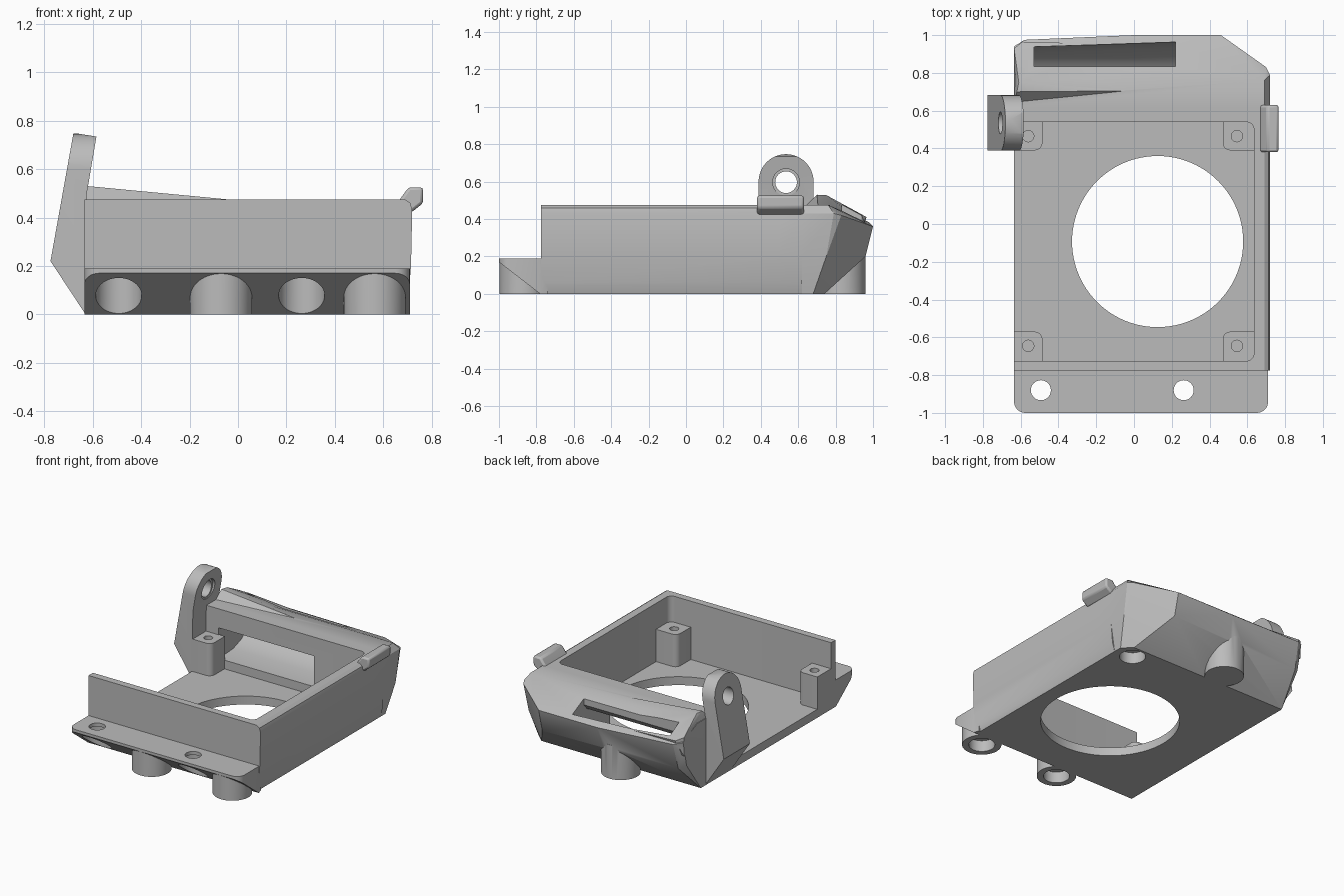
import bpy, bmesh, math
from mathutils import Vector, Matrix

if "Cube" in bpy.data.objects:
    bpy.data.objects.remove(bpy.data.objects["Cube"])

grey = bpy.data.materials.new("light grey plastic")
grey.use_nodes = True
colour = (0.5, 0.5, 0.5, 1)
grey.diffuse_color = colour
grey.node_tree.nodes["Principled BSDF"].inputs["Base Color"].default_value = colour


def finish(name, bm):
    bmesh.ops.recalc_face_normals(bm, faces=bm.faces)
    mesh = bpy.data.meshes.new(name)
    bm.to_mesh(mesh)
    bm.free()
    mesh.materials.append(grey)
    ob = bpy.data.objects.new(name, mesh)
    bpy.context.collection.objects.link(ob)
    return ob


def prism(name, axis, pts, a, b):
    """Extrude a 2D outline along one axis, from a to b."""
    place = {"x": lambda p, q, t: (t, p, q),
             "y": lambda p, q, t: (p, t, q),
             "z": lambda p, q, t: (p, q, t)}[axis]
    bm = bmesh.new()
    face = bm.faces.new([bm.verts.new(place(p, q, a)) for p, q in pts])
    new = bmesh.ops.extrude_face_region(bm, geom=[face])["geom"]
    move = Vector(place(0, 0, b - a))
    bmesh.ops.translate(bm, vec=move, verts=[g for g in new if isinstance(g, bmesh.types.BMVert)])
    return finish(name, bm)


def hull(name, pts):
    bm = bmesh.new()
    for p in pts:
        bm.verts.new(p)
    res = bmesh.ops.convex_hull(bm, input=bm.verts)
    inner = [g for g in res["geom_interior"] if isinstance(g, bmesh.types.BMVert)]
    bmesh.ops.delete(bm, geom=inner, context="VERTS")
    bmesh.ops.dissolve_limit(bm, angle_limit=0.02, verts=bm.verts, edges=bm.edges)
    return finish(name, bm)


def arc(cx, cy, r, start, end, n=8):
    angles = [math.radians(start + (end - start) * i / n) for i in range(n + 1)]
    return [(cx + r * math.cos(t), cy + r * math.sin(t)) for t in angles]


def disc(cx, cy, r, n=48):
    return arc(cx, cy, r, 0, 360, n)[:-1]


def combine(ob, tool, op):
    mod = ob.modifiers.new(op, "BOOLEAN")
    mod.operation = op
    mod.solver = "EXACT"
    mod.object = tool
    bpy.context.view_layer.objects.active = ob
    bpy.ops.object.modifier_apply(modifier=mod.name)
    bpy.data.objects.remove(tool)


def add(ob, tool):
    combine(ob, tool, "UNION")


def cut(ob, tool):
    combine(ob, tool, "DIFFERENCE")


# Main tray body, with the slightly flared left wall
L = -0.635
housing = prism("housing", "y", [(L, 0), (0.685, 0), (0.703, 0.06), (0.715, 0.2), (0.72, 0.43),
                                 (0.712, 0.46), (0.69, 0.475), (L, 0.475)], -0.775, 0.62)

# Faceted back end
add(housing, hull("back_block", [
    (L, 0.5, 0), (0.685, 0.5, 0), (L, 0.74, 0), (0.62, 0.74, 0), (0.685, 0.68, 0),
    (L, 0.9, 0.22), (-0.59, 0.93, 0.2), (0.46, 0.96, 0.2), (0.715, 0.5, 0.2), (0.715, 0.75, 0.2),
    (L, 0.5, 0.475), (0.69, 0.5, 0.475), (0.72, 0.5, 0.43), (0.72, 0.79, 0.43), (0.7, 0.83, 0.42),
    (L, 0.94, 0.4), (-0.58, 0.975, 0.385), (0.0, 1.0, 0.36), (0.46, 1.0, 0.36),
    (L, 0.78, 0.475), (0.69, 0.76, 0.475)]))

# Raised ridge on the back end, fading toward the middle
add(housing, hull("back_ridge", [
    (L, 0.64, 0.47), (-0.62, 0.7, 0.53), (-0.61, 0.75, 0.528), (L, 0.93, 0.43), (-0.59, 0.965, 0.41),
    (-0.05, 0.705, 0.476), (-0.05, 0.95, 0.38), (L, 0.64, 0.3), (L, 0.93, 0.3), (-0.05, 0.705, 0.3)]))

# Front flange with a sloping underside and rounded front corners
flange = prism("flange", "x", [(-1, 0.17), (-1, 0.19), (-0.74, 0.19), (-0.74, 0), (-0.78, 0)], L, 0.71)
outline = prism("flange_outline", "z", arc(L + 0.06, -0.94, 0.06, 180, 270)
                + arc(0.65, -0.94, 0.06, 270, 360) + [(0.71, -0.78), (0.685, -0.7), (L, -0.7)], -0.1, 0.4)
combine(flange, outline, "INTERSECT")
add(housing, flange)

# Round feet under the front flange and back end
front_feet = [(-0.07, -0.87), (0.565, -0.87)]
for x, y in front_feet:
    add(housing, prism("foot", "z", disc(x, y, 0.128), 0, 0.178))
add(housing, prism("back_foot", "z", disc(-0.07, 0.832, 0.128), 0, 0.24))

# Open interior with a rounded corner, open on the right side
cut(housing, prism("interior", "z", [(-0.9, -0.725)] + arc(0.595, -0.685, 0.04, 270, 360)
                   + arc(0.595, 0.5, 0.04, 0, 90) + [(-0.9, 0.54)], 0.06, 0.9))

# Large fan opening in the floor
cut(housing, prism("fan_opening", "z", disc(0.125, -0.093, 0.453, 96), -0.1, 0.2))

# Curved air duct from the interior to the top slot
duct = prism("duct", "x", [(0.5, 0.12), (0.7, 0.13), (0.79, 0.16), (0.86, 0.21), (0.92, 0.29), (0.95, 0.37),
                           (0.96, 0.7), (0.835, 0.7), (0.835, 0.4), (0.8, 0.36), (0.74, 0.34), (0.5, 0.34)],
             -0.53, 0.22)
for v in duct.data.vertices:
    if v.co.y > 0.9:
        v.co.y += 0.035 * (v.co.x + 0.15)
cut(housing, duct)

# Screw holes with wide pockets below, and round recesses in the feet
for x in (-0.493, 0.263):
    cut(housing, prism("flange_hole", "z", disc(x, -0.88, 0.053, 32), -0.1, 0.4))
    cut(housing, prism("flange_pocket", "z", disc(x, -0.88, 0.095), -0.1, 0.165))
for x, y in front_feet + [(0.55, 0.64)]:
    cut(housing, prism("foot_recess", "z", disc(x, y, 0.085), -0.1, 0.08))

# Four corner screw posts
parts = [housing]
for cx, sx in ((-0.56, 1), (0.545, -1)):
    for cy, sy in ((0.465, -1), (-0.645, 1)):
        rim = [(0.075, -0.08), (0.075, 0.035)] + arc(0.035, 0.035, 0.04, 0, 90) + [(-0.075, 0.075)]
        back = -0.075 if sx > 0 else -0.095
        pts = [(cx + sx * max(back, p), cy + sy * q) for p, q in rim + [(back, 0.075), (back, -0.08)]]
        post = prism("screw_post", "z", list(dict.fromkeys(pts)), 0.05, 0.29)
        cut(post, prism("screw_hole", "z", disc(cx, cy, 0.03, 24), 0.1, 0.5))
        parts.append(post)

# Leaning hinge ear on the right side
ear = prism("hinge_ear", "y", [(L + 0.005, 0), (-0.775, 0.22), (-0.68, 0.75), (-0.585, 0.735),
                               (-0.625, 0.5), (L + 0.005, 0.4)], 0.3, 0.8)
combine(ear, prism("ear_outline", "x", [(0.388, -0.1), (0.682, -0.1)]
                   + arc(0.535, 0.6, 0.147, 0, 180, 24), -1, -0.4), "INTERSECT")
cut(ear, prism("ear_hole", "x", disc(0.535, 0.597, 0.058, 32), -1, -0.4))
cut(ear, prism("ear_counterbore", "x", disc(0.535, 0.597, 0.072, 32), -0.625, -0.4))
parts.append(ear)

# Small latch on the top edge of the left wall
latch = prism("latch", "y", [(0.65, 0.44), (0.665, 0.47), (0.705, 0.525), (0.765, 0.525),
                             (0.765, 0.46), (0.715, 0.42)], 0.38, 0.63)
bevel = latch.modifiers.new("soft_edges", "BEVEL")
bevel.width = 0.012
bevel.segments = 2
parts.append(latch)

# Smooth the round surfaces and keep crisp edges
for ob in bpy.context.view_layer.objects:
    ob.select_set(ob in parts)
bpy.context.view_layer.objects.active = housing
bpy.ops.object.shade_smooth_by_angle(angle=math.radians(25))
